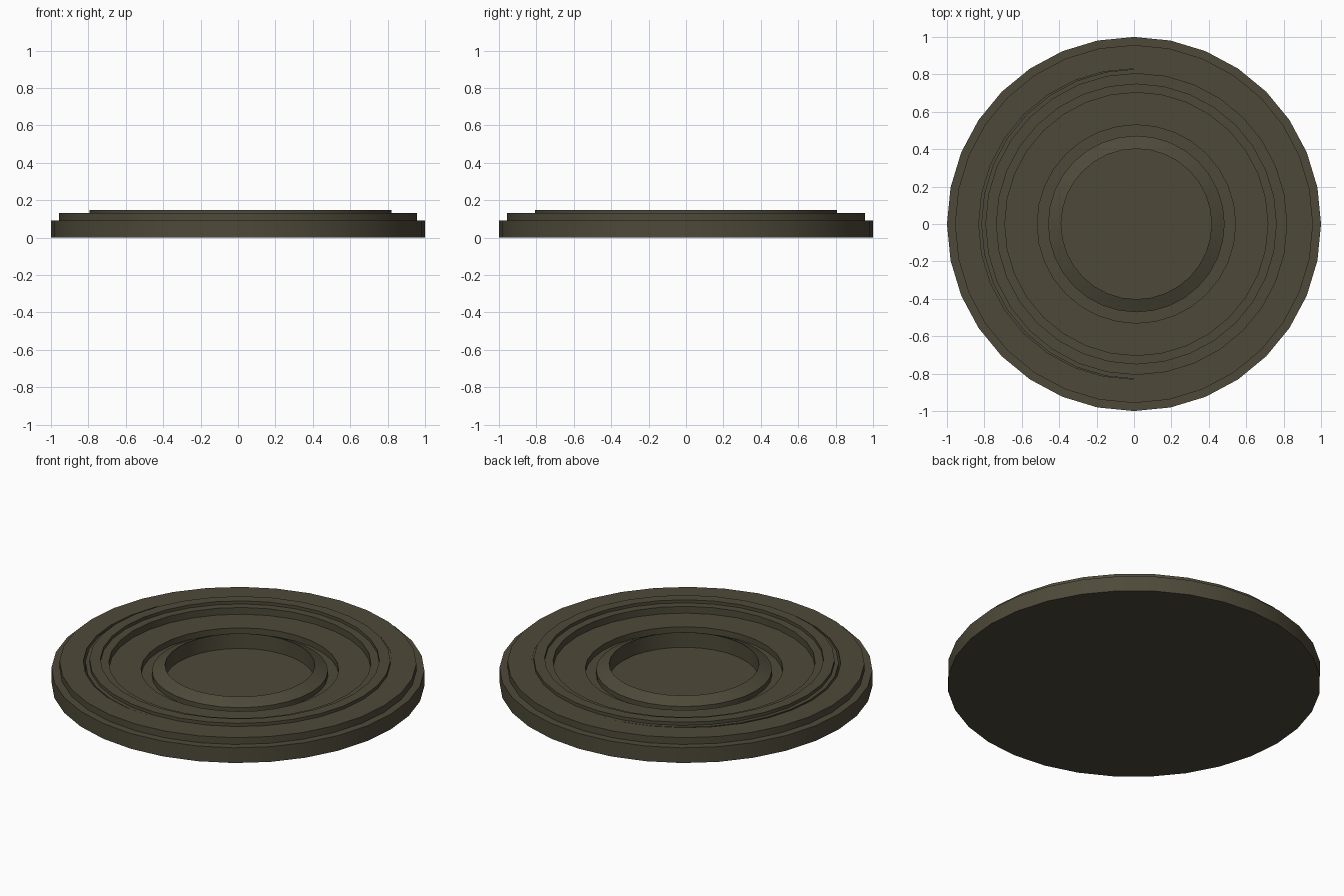
import bpy
import bmesh
import math

if "Cube" in bpy.data.objects:
    bpy.data.objects.remove(bpy.data.objects["Cube"])

SIDES = 32

olive = bpy.data.materials.new("dark olive")
olive.diffuse_color = (0.076, 0.067, 0.041, 1.0)
olive.use_nodes = True
olive.node_tree.nodes["Principled BSDF"].inputs["Base Color"].default_value = olive.diffuse_color


def lathe(name, profile, centre_x=0.0):
    """Turn a list of (radius, height) points about a vertical axis."""
    bm = bmesh.new()
    rings = []
    for r, z in profile:
        if r == 0:
            rings.append([bm.verts.new((0, 0, z))] * SIDES)
        else:
            rings.append([bm.verts.new((r * math.cos(math.tau * i / SIDES),
                                        r * math.sin(math.tau * i / SIDES), z))
                          for i in range(SIDES)])
    for a, b in zip(rings, rings[1:]):
        for i in range(SIDES):
            j = (i + 1) % SIDES
            corners = list(dict.fromkeys((a[i], a[j], b[j], b[i])))
            bm.faces.new(corners)
    bmesh.ops.recalc_face_normals(bm, faces=bm.faces)
    mesh = bpy.data.meshes.new(name)
    bm.to_mesh(mesh)
    bm.free()
    mesh.materials.append(olive)
    obj = bpy.data.objects.new(name, mesh)
    obj.location.x = centre_x
    bpy.context.collection.objects.link(obj)
    bpy.context.view_layer.objects.active = obj
    obj.select_set(True)
    bpy.ops.object.shade_smooth_by_angle(angle=math.radians(30))
    obj.select_set(False)
    return obj


# Stepped outer dish with a recessed floor
lathe("outer_dish", [
    (0, 0), (1, 0), (1, 0.09), (0.957, 0.09), (0.957, 0.13),
    (0.83, 0.13), (0.83, 0.012), (0, 0.012),
])

# Slightly off-centre insert: raised lip, inner steps, groove, hub and well
lathe("ringed_insert", [
    (0, 0.006), (0.829, 0.006), (0.829, 0.129), (0.807, 0.129),
    (0.807, 0.148), (0.748, 0.148), (0.748, 0.13), (0.703, 0.13),
    (0.703, 0.09), (0.53, 0.09), (0.53, 0.055), (0.472, 0.055),
    (0.472, 0.085), (0.402, 0.117), (0.402, 0.028), (0, 0.028),
], centre_x=0.0125)
